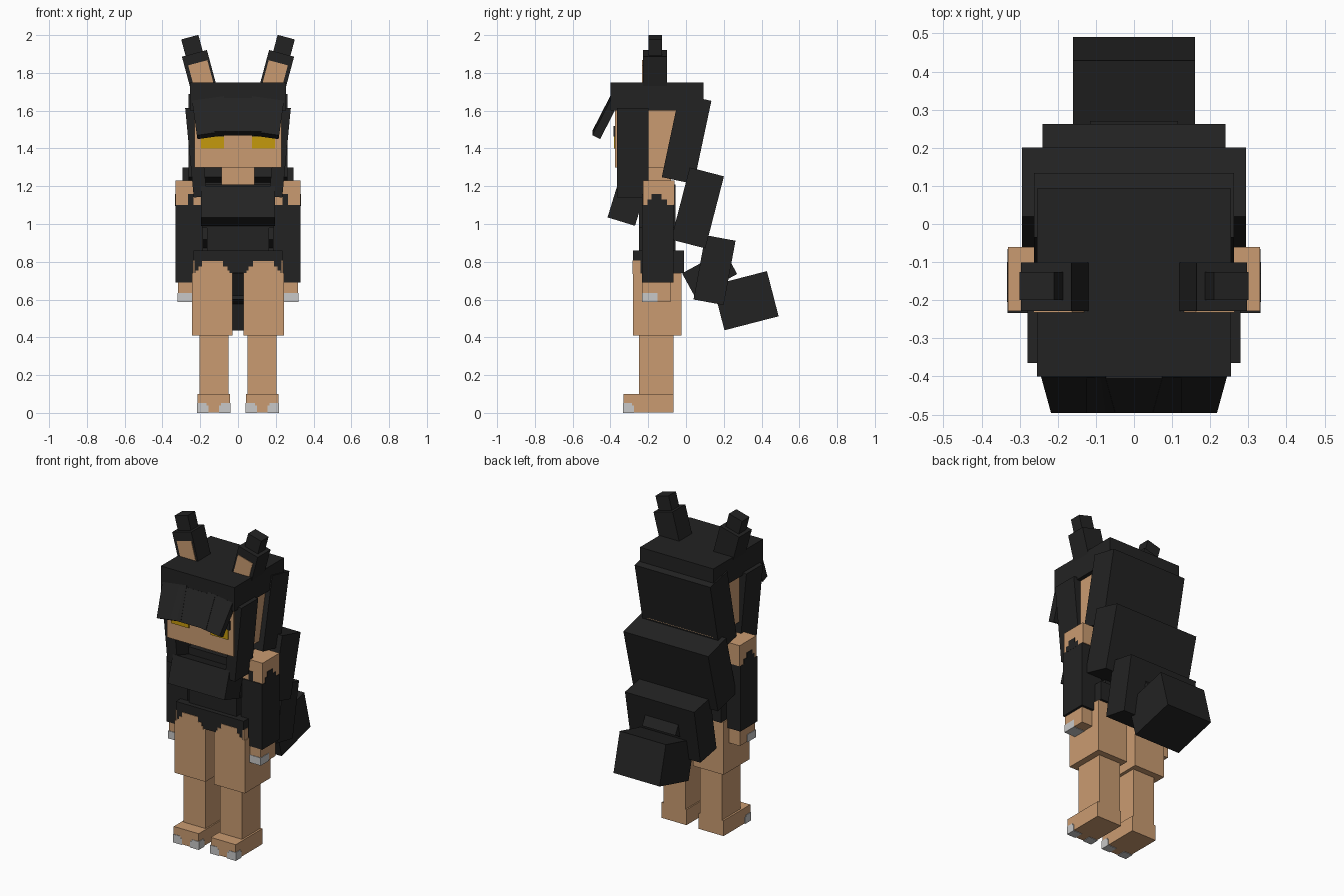
import bpy, math
from mathutils import Euler, Matrix, Vector

if "Cube" in bpy.data.objects:
    bpy.data.objects.remove(bpy.data.objects["Cube"])


def material(name, rgb):
    m = bpy.data.materials.new(name)
    m.diffuse_color = (*rgb, 1)
    m.use_nodes = True
    m.node_tree.nodes["Principled BSDF"].inputs["Base Color"].default_value = m.diffuse_color
    return m


BLACK = material("charcoal", (0.0165, 0.0165, 0.0165))
SKIN = material("tan", (0.59, 0.33, 0.165))
GOLD = material("gold", (0.56, 0.32, 0.004))
GREY = material("claw_grey", (0.58, 0.58, 0.58))


def block(name, mat, center, size, rot=(0, 0, 0)):
    """Box from its centre, size and rotation in degrees."""
    hx, hy, hz = (s / 2 for s in size)
    verts = [(x, y, z) for x in (-hx, hx) for y in (-hy, hy) for z in (-hz, hz)]
    faces = [(0, 1, 3, 2), (4, 6, 7, 5), (0, 4, 5, 1),
             (2, 3, 7, 6), (0, 2, 6, 4), (1, 5, 7, 3)]
    turn = Euler([math.radians(a) for a in rot]).to_matrix().to_4x4()
    mesh = bpy.data.meshes.new(name)
    mesh.from_pydata(verts, [], faces)
    mesh.transform(Matrix.Translation(Vector(center)) @ turn)
    mesh.materials.append(mat)
    ob = bpy.data.objects.new(name, mesh)
    bpy.context.collection.objects.link(ob)
    return ob


def span(name, mat, x, y, z):
    """Upright box from its limits on each axis."""
    lim = (x, y, z)
    return block(name, mat, [(a + b) / 2 for a, b in lim], [b - a for a, b in lim])


def pair(name, mat, x, y, z):
    """Upright box on both sides."""
    span("left_" + name, mat, x, y, z)
    span("right_" + name, mat, (-x[1], -x[0]), y, z)


def tilted_pair(name, mat, center, size, rot):
    """Tilted box on both sides."""
    for side, s in (("left_", 1), ("right_", -1)):
        block(side + name, mat, (s * center[0], center[1], center[2]), size,
              (rot[0], s * rot[1], s * rot[2]))


# Head, neck and hair cap
span("head", SKIN, (-.23, .23), (-.375, .06), (1.3, 1.7))
span("neck", SKIN, (-.088, .088), (-.22, -.08), (1.18, 1.32))
span("hair_cap", BLACK, (-.255, .255), (-.4, .093), (1.6, 1.75))

# Eyes with dark lashes
pair("eye", GOLD, (.075, .197), (-.382, -.373), (1.4, 1.463))
pair("lash", BLACK, (.075, .21), (-.384, -.375), (1.463, 1.52))

# Fringe and side locks
block("fringe", BLACK, (0, -.43, 1.567), (.25, .047, .2), (-27, 0, 0))
tilted_pair("fringe", BLACK, (.145, -.428, 1.563), (.17, .046, .208), (-27, 8, 0))
tilted_pair("side_lock", BLACK, (.222, -.282, 1.38), (.07, .165, .475), (0, 5.5, 0))

# Ears
tilted_pair("ear", BLACK, (.199, -.165, 1.785), (.137, .127, .245), (0, 15, 0))
tilted_pair("ear_tip", BLACK, (.241, -.163, 1.936), (.094, .073, .11), (0, 15, 0))
tilted_pair("inner_ear", SKIN, (.195, -.2285, 1.786), (.105, .007, .14), (0, 15, 0))

# Torso
span("chest", BLACK, (-.19, .19), (-.25, -.055), (.98, 1.21))
span("waist", BLACK, (-.165, .165), (-.25, -.055), (.85, .98))
block("bust", BLACK, (0, -.3175, 1.095), (.394, .152, .172), (-17, 0, 0))
span("shorts", BLACK, (-.235, .235), (-.28, -.01), (.74, .86))

# Stepped leg openings of the shorts
for i, (x0, x1, top) in enumerate(((.045, .225, .755), (.055, .21, .775), (.08, .19, .805))):
    pair(f"leg_opening_{i}", SKIN, (x0, x1), (-.283, -.275), (.735, top))
pair("leg_opening_side", SKIN, (.23, .238), (-.282, -.24), (.735, .806))

# Legs and feet
pair("thigh", SKIN, (.03, .243), (-.28, -.025), (.41, .74))
pair("shin", SKIN, (.05, .203), (-.25, -.065), (.1, .41))
pair("foot", SKIN, (.042, .215), (-.33, -.065), (.003, .1))
for i, (x0, x1, c0, c1) in enumerate(((.039, .09, .039, .1), (.167, .218, .157, .218))):
    pair(f"toe_claw_{i}", GREY, (c0, c1), (-.333, -.275), (0, .04))
    pair(f"toe_claw_top_{i}", GREY, (x0, x1), (-.333, -.285), (.04, .052))

# Arms: bare shoulder, sleeve and hand
pair("shoulder", SKIN, (.185, .33), (-.228, -.06), (1.1, 1.23))
pair("sleeve", BLACK, (.185, .332), (-.234, -.065), (.69, 1.1))
pair("hand", SKIN, (.172, .318), (-.23, -.08), (.59, .69))
pair("hand_claw", GREY, (.24, .321), (-.233, -.15), (.587, .635))
pair("sleeve_step_low", BLACK, (.325, .333), (-.205, -.1), (1.095, 1.13))
pair("sleeve_step_high", BLACK, (.325, .333), (-.182, -.13), (1.13, 1.16))
pair("sleeve_step_front", BLACK, (.235, .265), (-.232, -.225), (1.095, 1.16))

# Long hair falling down the back
block("back_hair_upper", BLACK, (0, .003, 1.45), (.525, .173, .45), (-12, 0, 0))
block("back_hair_middle", BLACK, (0, .061, 1.085), (.588, .187, .394), (-14.5, 0, 0))
block("back_hair_lower", BLACK, (0, .151, .756), (.48, .162, .346), (-10.5, 0, 0))

# Tail
block("tail_base", BLACK, (0, .125, .737), (.23, .254, .143), (28.7, 0, 0))
block("tail_end", BLACK, (0, .316, .594), (.32, .296, .247), (14.5, 0, 0))
